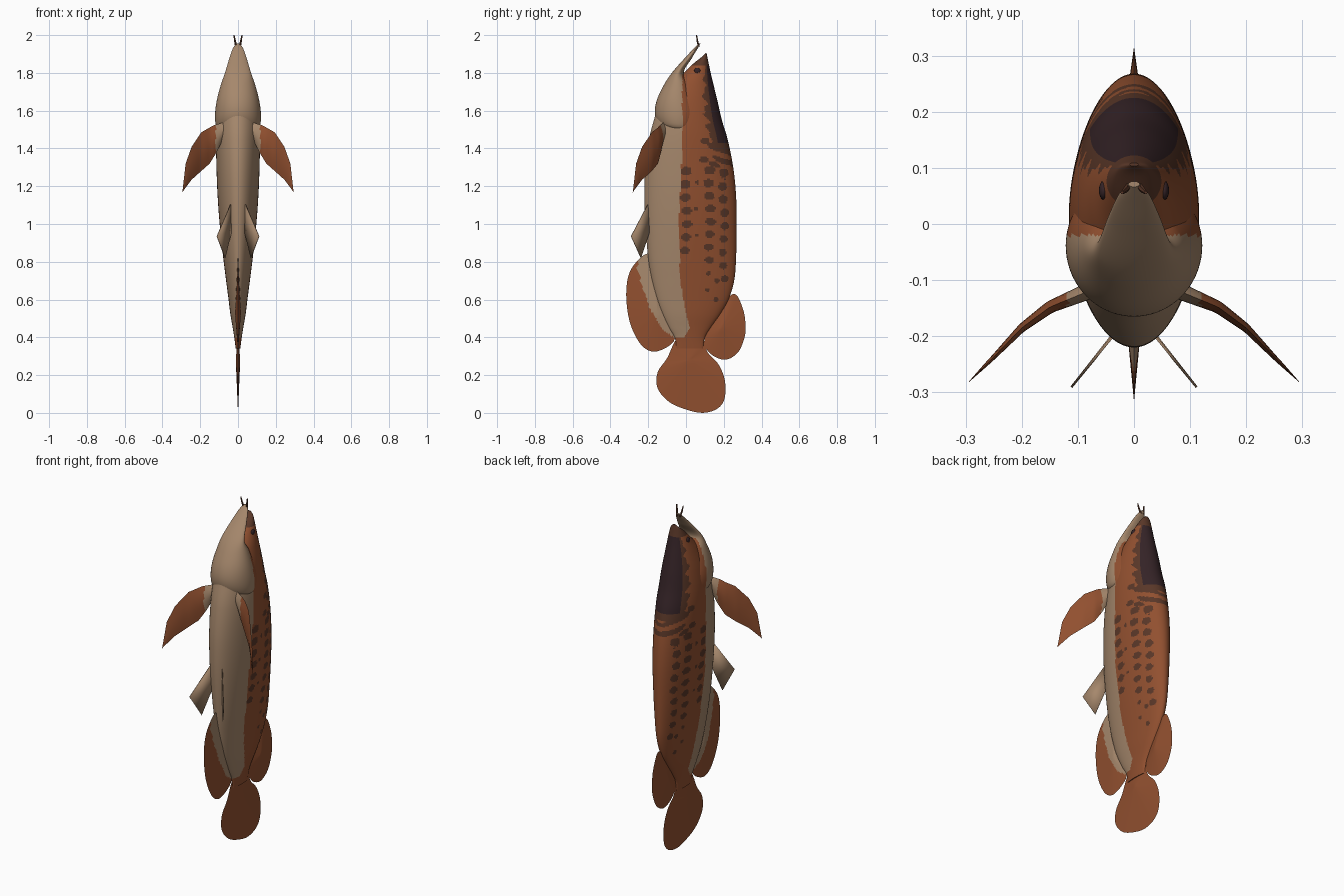
import bpy, bmesh, math
from mathutils import Vector

if "Cube" in bpy.data.objects:
    bpy.data.objects.remove(bpy.data.objects["Cube"])

def material(name, rgb):
    m = bpy.data.materials.new(name)
    m.diffuse_color = (*rgb, 1)
    m.use_nodes = True
    m.node_tree.nodes["Principled BSDF"].inputs["Base Color"].default_value = m.diffuse_color
    return m

BEIGE, RUST, BROWN, DARK = range(4)
MATS = [material("belly beige", (.38, .245, .15)), material("rust orange", (.285, .08, .029)),
        material("spot brown", (.10, .038, .021)), material("crown dark", (.035, .017, .020))]

def finish(name, bm, rule, mirror=False):
    """Colour faces by rule(centre), shade and link the mesh."""
    bmesh.ops.remove_doubles(bm, verts=bm.verts, dist=1e-5)
    bmesh.ops.recalc_face_normals(bm, faces=bm.faces)
    for f in bm.faces:
        f.material_index = rule(f.calc_center_median()) if callable(rule) else rule
    me = bpy.data.meshes.new(name)
    bm.to_mesh(me)
    bm.free()
    for m in MATS:
        me.materials.append(m)
    ob = bpy.data.objects.new(name, me)
    bpy.context.collection.objects.link(ob)
    if mirror:
        ob.modifiers.new("Mirror", 'MIRROR')
    bpy.ops.object.select_all(action='DESELECT')
    ob.select_set(True)
    bpy.context.view_layer.objects.active = ob
    bpy.ops.object.shade_smooth_by_angle(angle=math.radians(40))
    return ob

def lerp(table, z):
    """Piecewise-linear lookup in (z, value) pairs."""
    if z <= table[0][0]:
        return table[0][1]
    for (a, va), (b, vb) in zip(table, table[1:]):
        if z <= b:
            return va + (vb - va) * (z - a) / (b - a)
    return table[-1][1]

def station(st, z):
    """Smooth interpolation of (z, front, back, half width) stations."""
    i = max(0, min(len(st) - 2, sum(s[0] <= z for s in st) - 1))
    def slope(k, c):
        a, b = st[max(k - 1, 0)], st[min(k + 1, len(st) - 1)]
        return (b[c] - a[c]) / (b[0] - a[0])
    h = st[i + 1][0] - st[i][0]
    t = (z - st[i][0]) / h
    return [(2*t**3 - 3*t*t + 1) * st[i][c] + (t**3 - 2*t*t + t) * h * slope(i, c)
            + (3*t*t - 2*t**3) * st[i+1][c] + (t**3 - t*t) * h * slope(i + 1, c) for c in (1, 2, 3)]

def bridge(bm, rings, closed=True):
    n = len(rings[0])
    for a, b in zip(rings, rings[1:]):
        for j in range(n if closed else n - 1):
            bm.faces.new((a[j], a[(j+1) % n], b[(j+1) % n], b[j]))

def loft(name, st, rows, seg, rule):
    bm = bmesh.new()
    rings = []
    for r in range(rows + 1):
        z = st[0][0] + (st[-1][0] - st[0][0]) * r / rows
        f, b, w = station(st, z)
        rings.append([bm.verts.new((w * math.sin(k), (f + b) / 2 + (b - f) / 2 * math.cos(k), z))
                      for k in (2 * math.pi * j / seg for j in range(seg))])
    bridge(bm, rings)
    bm.faces.new(rings[0])
    bm.faces.new(rings[-1])
    return finish(name, bm, rule)

def smooth_loop(pts, sub=6):
    """Closed Catmull-Rom curve through 2D points."""
    out, n = [], len(pts)
    P = [Vector(p) for p in pts]
    for i in range(n):
        a, b, c, d = P[i-1], P[i], P[(i+1) % n], P[(i+2) % n]
        for k in range(sub):
            t = k / sub
            out.append(.5 * (2*b + (c - a)*t + (2*a - 5*b + 4*c - d)*t*t + (3*b - a - 3*c + d)*t**3))
    return out

def median_fin(name, pts, centre, thick, rule):
    """Lens-shaped fin in the x = 0 plane, thinning to its outline."""
    loop, c = smooth_loop(pts), Vector(centre)
    bm = bmesh.new()
    N = 14
    for side in (1, -1):
        rings = []
        for r in range(1, N + 1):
            s = r / N
            rings.append([bm.verts.new((side * thick * (1 - s), q.x, max(q.y, 0)))
                          for q in (c + (p - c) * s for p in loop)])
        bridge(bm, rings)
        bm.faces.new(rings[0])
    return finish(name, bm, rule)

# Body with upper head: (z, belly y, back y, half width)
BODY = [(.34, -.05, .09, .012), (.40, -.06, .10, .02), (.45, -.09, .13, .028), (.52, -.125, .18, .04),
        (.60, -.155, .225, .05), (.70, -.18, .255, .063), (.82, -.20, .265, .078), (1.0, -.215, .268, .097),
        (1.15, -.22, .265, .108), (1.30, -.215, .25, .114), (1.45, -.195, .22, .116), (1.55, -.17, .19, .111),
        (1.65, -.135, .167, .098), (1.74, -.07, .145, .078), (1.79, -.02, .133, .064), (1.85, .04, .12, .045),
        (1.89, .09, .112, .025), (1.905, .103, .109, .008)]
BELLY_EDGE = [(.40, -.01), (.45, .02), (.55, -.005), (.7, -.03), (1.0, -.04), (1.25, -.025), (1.5, -.02), (1.8, -.02)]

# Flank spots in columns: (y, first z, spacing, count, radius y, radius z)
SPOTS = [(y + .006 * math.sin(5 * i), z - i * dz, ry * (1 - .025 * i), rz * (1 - .025 * i))
         for y, z, dz, n, ry, rz in ((0, 1.28, .07, 7, .030, .023), (.125, 1.285, .068, 8, .030, .022),
                                     (.20, 1.27, .07, 9, .024, .024), (.06, 1.22, .14, 3, .011, .011),
                                     (.12, .74, .09, 2, .012, .013), (.165, .70, .1, 2, .013, .014),
                                     (.10, 1.44, .1, 2, .024, .018))
         for i in range(n)]

def body_rule(p):
    x, y, z = p
    f, b, w = station(BODY, z)
    u = (y - (f + b) / 2) / ((b - f) / 2)
    ripple = .06 * math.sin(z * 70) + .05 * math.sin(z * 131 + y * 60)
    if z < .40:
        return RUST
    if y < lerp(BELLY_EDGE, z):
        return BEIGE
    if 1.43 < z < 1.84 and u > .74:
        return DARK
    if z > 1.34 + ripple and u > .55 + ripple or z > 1.84:
        return BROWN
    if any(((y - sy) / ry) ** 2 + ((z - sz) / rz) ** 2 < 1 for sy, sz, ry, rz in SPOTS):
        return BROWN
    return RUST

loft("body", BODY, 240, 160, body_rule)

# Gill covers running forward into the lower jaw
JAW = [(1.495, -.09, .03, .09), (1.505, -.12, .055, .108), (1.53, -.15, .078, .119), (1.59, -.165, .085, .121),
       (1.66, -.153, .06, .111), (1.74, -.115, .025, .09), (1.80, -.075, -.012, .069), (1.88, -.005, .032, .045),
       (1.93, .042, .062, .027), (1.955, .066, .076, .01)]
loft("gill_covers_and_jaw", JAW, 70, 72, lambda p: RUST if p.y > -.02 and p.z < 1.79 else BEIGE)

# Eyes
bm = bmesh.new()
bmesh.ops.create_uvsphere(bm, u_segments=16, v_segments=10, radius=.017)
bmesh.ops.scale(bm, vec=(.5, 1, 1), verts=bm.verts)
bmesh.ops.translate(bm, vec=(.054, .06, 1.81), verts=bm.verts)
finish("eyes", bm, DARK, mirror=True)

# Chin barbels
bm = bmesh.new()
rings = [[bm.verts.new((x + r * math.cos(k * math.pi / 3), y + r * math.sin(k * math.pi / 3), z)) for k in range(6)]
         for x, y, z, r in ((.010, .068, 1.94, .006), (.016, .06, 1.97, .005), (.021, .056, 2.0, .003))]
bridge(bm, rings)
bm.faces.new(rings[-1])
finish("barbels", bm, BROWN, mirror=True)

# Tail, dorsal and anal fins: outlines in (y, z)
median_fin("tail_fin", [(-.05, .39), (-.10, .29), (-.15, .215), (-.15, .13), (-.085, .055), (.02, .012), (.10, .001),
                        (.17, .025), (.205, .08), (.205, .175), (.17, .26), (.115, .32), (.09, .39), (.02, .42)],
           (.02, .28), .012, RUST)
median_fin("dorsal_fin", [(.255, .63), (.30, .555), (.315, .47), (.31, .40), (.275, .32), (.21, .282), (.14, .305),
                          (.10, .36), (.11, .44), (.18, .56)], (.19, .45), .018, RUST)
ANAL_EDGE = [(.40, -.07), (.45, -.13), (.55, -.19), (.68, -.235), (.80, -.26)]
median_fin("anal_fin", [(-.19, .84), (-.285, .77), (-.316, .65), (-.30, .49), (-.245, .37), (-.18, .325), (-.11, .343),
                        (-.06, .39), (-.07, .48), (-.13, .66)], (-.15, .53), .016,
           lambda p: BEIGE if p.z > .4 and p.y > lerp(ANAL_EDGE, p.z) else RUST)

# Pectoral fins: (leading x, z, trailing x, z), swept along a curve y(x)
PEC = [(.07, 1.54, .07, 1.47), (.13, 1.522, .11, 1.385), (.195, 1.485, .15, 1.32),
       (.245, 1.41, .195, 1.28), (.277, 1.32, .245, 1.235), (.295, 1.165, .29, 1.175)]
PEC_Y = [(.07, -.115), (.15, -.148), (.20, -.185), (.25, -.237), (.295, -.282)]
bm = bmesh.new()
for side in (1, -1):
    rows = []
    for i in range(31):
        s = i / 6
        x0, z0, x1, z1 = [lerp([(k, q[c]) for k, q in enumerate(PEC)], s) for c in range(4)]
        row = []
        for j in range(11):
            t = j / 10
            x, z = x0 + (x1 - x0) * t, z0 + (z1 - z0) * t
            lens = side * .014 * (1 - s / 5.2) * math.sin(math.pi * t) if 0 < j < 10 else 0
            row.append(bm.verts.new((x + lens * .5, lerp(PEC_Y, x) + lens, z)))
        rows.append(row)
    bridge(bm, rows, closed=False)
finish("pectoral_fins", bm, lambda p: BEIGE if p.x < .118 else RUST, mirror=True)

# Pelvic fins
bm = bmesh.new()
bm.faces.new([bm.verts.new(p) for p in ((.035, -.20, 1.11), (.11, -.292, .935), (.067, -.24, .82), (.03, -.19, .97))])
bmesh.ops.triangulate(bm, faces=bm.faces)
ob = finish("pelvic_fins", bm, BEIGE, mirror=True)
ob.modifiers.new("Solidify", 'SOLIDIFY').thickness = .004
